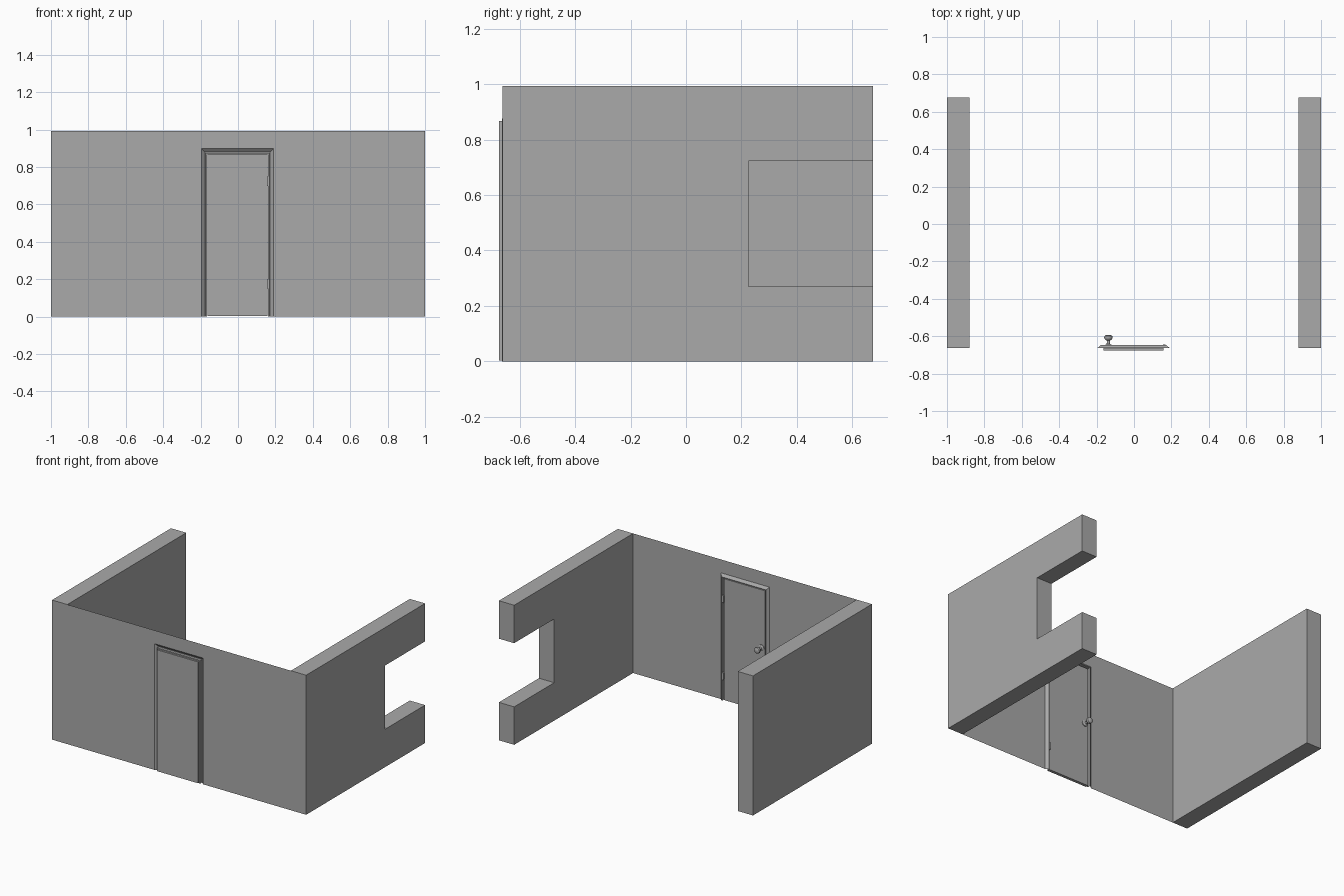
import bpy, bmesh, math

if "Cube" in bpy.data.objects:
    bpy.data.objects.remove(bpy.data.objects["Cube"])

grey = bpy.data.materials.new("plain grey")
grey.diffuse_color = (0.4, 0.4, 0.4, 1)
grey.use_nodes = True
grey.node_tree.nodes["Principled BSDF"].inputs["Base Color"].default_value = grey.diffuse_color

WALL_Y, CX = -0.662, -0.0025


def make(name, verts, faces):
    me = bpy.data.meshes.new(name)
    me.from_pydata(verts, [], faces)
    me.materials.append(grey)
    ob = bpy.data.objects.new(name, me)
    bpy.context.collection.objects.link(ob)
    return ob


def prism(name, outline, x0, x1):
    """Extrude a (y, z) outline from x0 to x1."""
    n = len(outline)
    v = [(x, y, z) for x in (x0, x1) for y, z in outline]
    f = [list(range(n))[::-1], list(range(n, 2 * n))]
    f += [(i, (i + 1) % n, n + (i + 1) % n, n + i) for i in range(n)]
    ob = make(name, v, f)
    bm = bmesh.new()
    bm.from_mesh(ob.data)
    bmesh.ops.recalc_face_normals(bm, faces=bm.faces)
    bm.to_mesh(ob.data)
    bm.free()
    return ob


def box(name, x0, x1, y0, y1, z0, z1):
    return prism(name, [(y0, z0), (y1, z0), (y1, z1), (y0, z1)], x0, x1)


def portal(half, top, y):
    """Corner points of a door-shaped arch, open at the floor."""
    return [(CX - half, y, 0), (CX - half, y, top), (CX + half, y, top), (CX + half, y, 0)]


def arch_strip(name, loops):
    """Bridge successive door-shaped arches into one folded sheet."""
    v = [p for lp in loops for p in lp]
    f = [(4*k + i, 4*k + i + 1, 4*k + i + 5, 4*k + i + 4)
         for k in range(len(loops) - 1) for i in range(3)]
    return make(name, v, f)


def lathe(name, profile, x, z, y0, sides=16):
    """Spin (radius, depth) points around an axis along y."""
    v, f = [], []
    for r, d in profile:
        for i in range(sides):
            a = 2 * math.pi * i / sides
            v.append((x + r * math.cos(a), y0 + d, z + r * math.sin(a)))
    for k in range(len(profile) - 1):
        for i in range(sides):
            j = (i + 1) % sides
            f.append((k*sides + i, (k+1)*sides + i, (k+1)*sides + j, k*sides + j))
    f.append([(len(profile) - 1) * sides + i for i in range(sides)][::-1])
    ob = make(name, v, f)
    bpy.context.view_layer.objects.active = ob
    ob.select_set(True)
    bpy.ops.object.shade_smooth_by_angle(angle=math.radians(40))
    ob.select_set(False)


# Side walls: the right one has a window notch open to the back
H, BACK = 0.993, 0.675
box("left_wall", -1, -0.88, WALL_Y, BACK, 0, H)
prism("right_wall", [(WALL_Y, 0), (BACK, 0), (BACK, 0.27), (0.225, 0.27),
                     (0.225, 0.723), (BACK, 0.723), (BACK, H), (WALL_Y, H)], 0.88, 1)

# Thin front wall around the doorway
xl, xr, top = CX - 0.192, CX + 0.192, 0.898
make("front_wall",
     [(-1, WALL_Y, 0), (xl, WALL_Y, 0), (xl, WALL_Y, top), (xr, WALL_Y, top),
      (xr, WALL_Y, 0), (1, WALL_Y, 0), (1, WALL_Y, H), (xr, WALL_Y, H),
      (xl, WALL_Y, H), (-1, WALL_Y, H)],
     [(0, 1, 2, 8, 9), (2, 3, 7, 8), (3, 4, 5, 6, 7)])

# Sloped casing running into the jamb
arch_strip("door_casing", [portal(0.192, top, WALL_Y), portal(0.174, 0.88, -0.646),
                           portal(0.170, 0.876, -0.646), portal(0.170, 0.876, -0.664),
                           portal(0.162, 0.868, -0.664)])

# Door leaf, hinges and knob
box("door_leaf", CX - 0.161, CX + 0.161, -0.675, -0.654, 0.004, 0.867)
for z in (0.175, 0.725):
    box("hinge", 0.156, 0.168, -0.656, -0.644, z - 0.025, z + 0.025)
lathe("door_knob", [(0.022, 0), (0.022, 0.005), (0.009, 0.012), (0.008, 0.03),
                    (0.018, 0.036), (0.023, 0.045), (0.021, 0.055), (0.012, 0.061)],
      -0.137, 0.455, -0.654)
